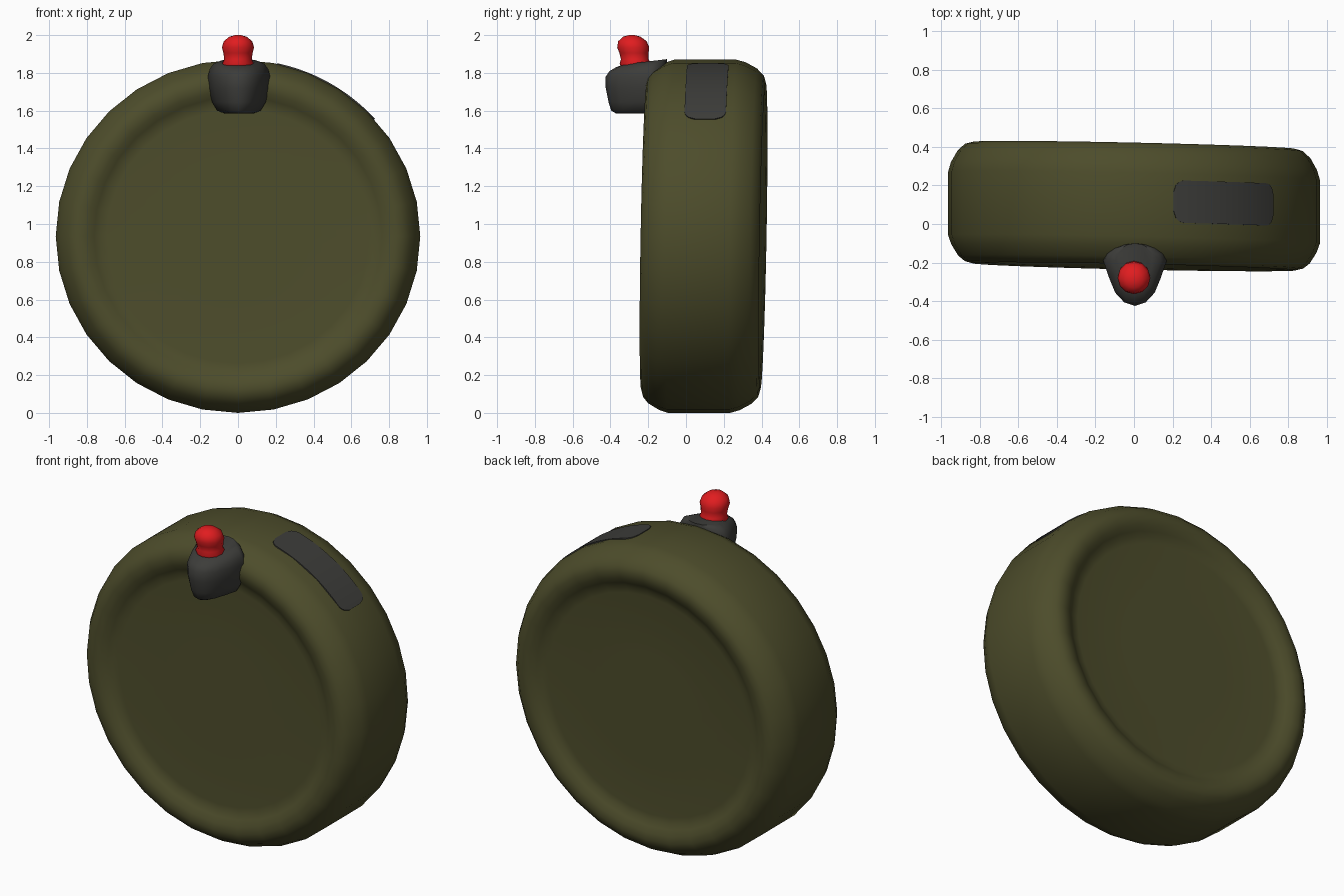
import bpy
import bmesh
import math

if "Cube" in bpy.data.objects:
    bpy.data.objects.remove(bpy.data.objects["Cube"])

SEG = 32                      # sides of the drum
RX, RZ, CZ = 0.965, 0.935, 0.935


def material(name, rgb):
    m = bpy.data.materials.new(name)
    m.diffuse_color = (*rgb, 1.0)
    m.use_nodes = True
    m.node_tree.nodes["Principled BSDF"].inputs["Base Color"].default_value = m.diffuse_color
    return m


olive = material("olive", (0.074, 0.073, 0.024))
charcoal = material("charcoal", (0.046, 0.046, 0.042))
red = material("red", (0.75, 0.012, 0.014))


def lean(x, y, z):
    # the whole drum leans very slightly
    return (x, y - 0.022 * x + 0.018 * (z - CZ), z)


def loft(name, rings, mat, angle=50):
    """Skin a list of closed point rings and cap both ends."""
    bm = bmesh.new()
    loops = [[bm.verts.new(p) for p in r] for r in rings]
    for a, b in zip(loops, loops[1:]):
        n = len(a)
        for i in range(n):
            j = (i + 1) % n
            bm.faces.new((a[i], a[j], b[j], b[i]))
    bm.faces.new(loops[0][::-1])
    bm.faces.new(loops[-1])
    bmesh.ops.recalc_face_normals(bm, faces=bm.faces)
    me = bpy.data.meshes.new(name)
    bm.to_mesh(me)
    bm.free()
    me.materials.append(mat)
    for p in me.polygons:
        p.use_smooth = True
    me.set_sharp_from_angle(angle=math.radians(angle))
    ob = bpy.data.objects.new(name, me)
    bpy.context.collection.objects.link(ob)
    return ob


# Drum with rounded rims and shallow dished faces: (radius fraction, y)
profile = [(0.35, -0.178), (0.72, -0.178), (0.76, -0.181), (0.79, -0.196),
           (0.825, -0.215), (0.87, -0.222), (0.91, -0.212), (0.945, -0.185),
           (0.982, -0.128), (1.0, -0.08), (1.0, 0.25), (0.985, 0.30),
           (0.95, 0.36), (0.91, 0.397), (0.87, 0.408), (0.825, 0.401),
           (0.79, 0.382), (0.76, 0.365), (0.72, 0.36), (0.35, 0.36)]
rings = []
for f, y in profile:
    rings.append([lean(f * RX * math.sin(t), y, CZ + f * RZ * math.cos(t))
                  for t in (2 * math.pi * i / SEG for i in range(SEG))])
loft("drum_body", rings, olive, 60)


# Charcoal label plate wrapped on the rim, with rounded corners
def plate_ring(t, half):
    pts = []
    for off, s in ((0.003, -1), (0.003, 1), (-0.006, 1), (-0.006, -1)):
        f = 1 + off
        pts.append(lean(f * RX * math.sin(t), 0.105 + s * half,
                        CZ + f * RZ * math.cos(t)))
    return pts


start, end, corner = math.radians(12.3), math.radians(48.5), 0.06
steps = 48
plate = []
for i in range(steps + 1):
    t = start + (end - start) * i / steps
    d = min(t - start, end - t) * 0.95
    cut = 0.0
    if d < corner:
        cut = corner - math.sqrt(max(0.0, corner ** 2 - (corner - d) ** 2))
    plate.append(plate_ring(t, 0.11 - cut))
loft("label_plate", plate, charcoal, 30)


# Charcoal fuse housing: egg-shaped rings, nose pointing forward
def egg(z, half_w, front, back, tilt=0.0, n=16):
    cy = -0.19
    pts = []
    for i in range(n):
        t = 2 * math.pi * i / n
        s = math.sin(t)
        reach = (cy - front) if s < 0 else (back - cy)
        y = cy + reach * s
        w = half_w * math.cos(t) * (0.88 if s < -0.3 else 1.0)
        pts.append((0.005 + w, y, z + tilt * (y - cy)))
    return pts


housing = [egg(1.585, 0.075, -0.37, -0.12), egg(1.60, 0.115, -0.395, -0.11),
           egg(1.645, 0.142, -0.41, -0.10), egg(1.72, 0.16, -0.425, -0.10),
           egg(1.78, 0.165, -0.425, -0.10), egg(1.82, 0.155, -0.405, -0.10, 0.05),
           egg(1.848, 0.135, -0.37, -0.10, 0.1),
           egg(1.862, 0.10, -0.33, -0.10, 0.12)]
loft("fuse_housing", housing, charcoal, 60)

# Red knob on the housing, leaning slightly forward
knob = [(0.078, 1.835), (0.083, 1.85), (0.073, 1.872), (0.077, 1.905),
        (0.085, 1.935), (0.075, 1.968), (0.045, 1.992), (0.015, 2.0)]
loft("red_knob",
     [[(r * math.cos(2 * math.pi * i / 12),
        -0.267 - 0.13 * (z - 1.84) + r * math.sin(2 * math.pi * i / 12), z)
       for i in range(12)] for r, z in knob], red, 60)
